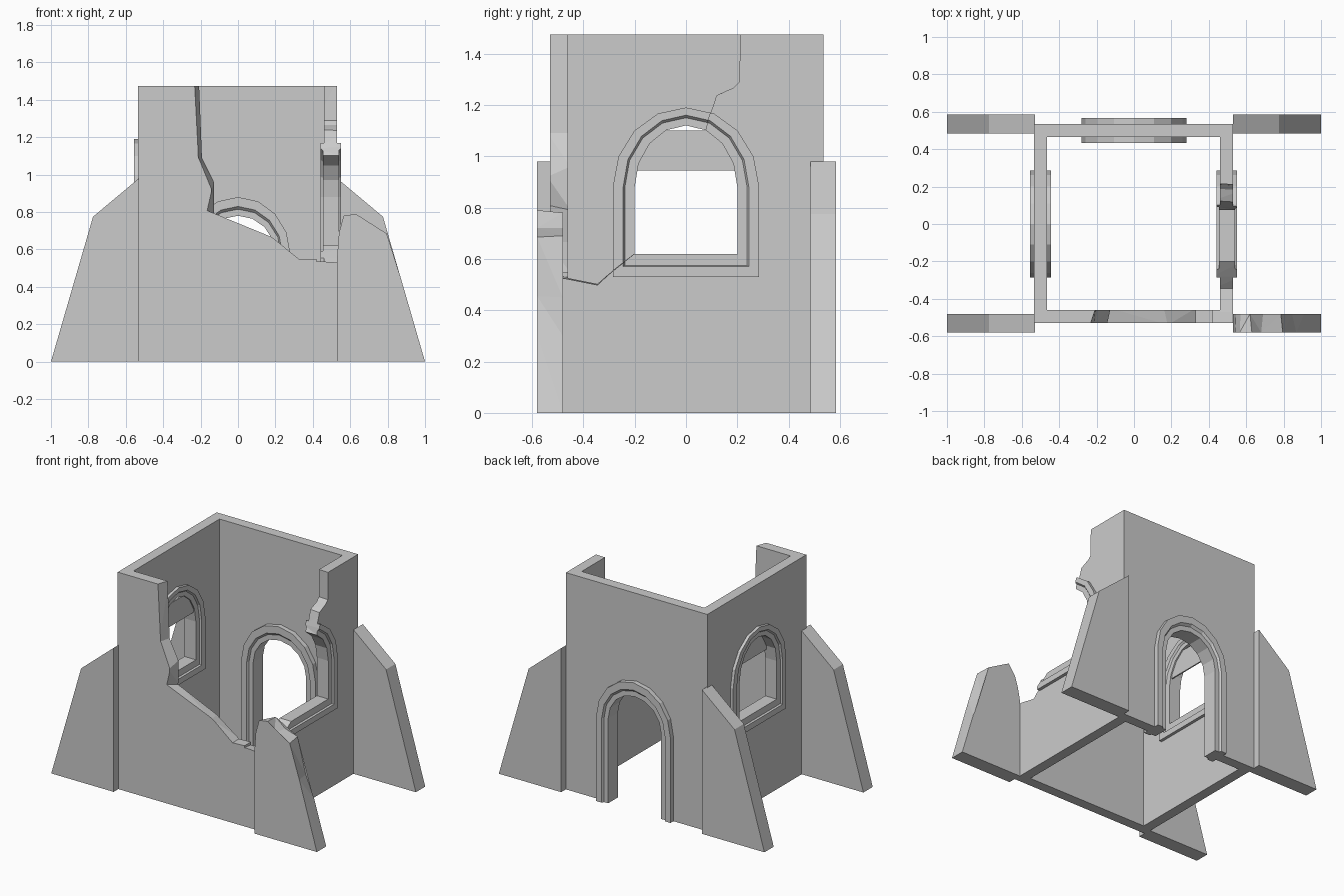
import bpy, bmesh, math

if "Cube" in bpy.data.objects:
    bpy.data.objects.remove(bpy.data.objects["Cube"])


def finish(name, bm):
    bmesh.ops.recalc_face_normals(bm, faces=bm.faces[:])
    me = bpy.data.meshes.new(name)
    bm.to_mesh(me)
    bm.free()
    ob = bpy.data.objects.new(name, me)
    bpy.context.collection.objects.link(ob)
    return ob


def along_y(u, v, w):
    return (u, w, v)


def along_x(u, v, w):
    return (w, u, v)


def slab(name, a, b, w0, w1, place):
    """Solid between outline a at depth w0 and outline b at depth w1."""
    bm = bmesh.new()
    ra = [bm.verts.new(place(u, v, w0)) for u, v in a]
    rb = [bm.verts.new(place(u, v, w1)) for u, v in b]
    bm.faces.new(ra)
    bm.faces.new(rb)
    n = len(a)
    for i in range(n):
        j = (i + 1) % n
        bm.faces.new((ra[i], ra[j], rb[j], rb[i]))
    if a != b:
        bmesh.ops.triangulate(bm, faces=bm.faces[:])
    return finish(name, bm)


def box(name, x, y, z):
    o = [(x[0], z[0]), (x[1], z[0]), (x[1], z[1]), (x[0], z[1])]
    return slab(name, o, o, y[0], y[1], along_y)


def arch(half, bottom, spring, top):
    pts = [(half, bottom)]
    for i in range(9):
        t = math.pi * i / 8
        pts.append((half * math.cos(t), spring + (top - spring) * math.sin(t)))
    return pts + [(-half, bottom)]


def frame(name, outlines, centre, high, low, place, closed):
    """Stepped moulding swept around an arch."""
    o, m, g, i = outlines
    section = [(o, -high), (m, -high), (g, -low), (i, -low),
               (i, low), (g, low), (m, high), (o, high)]
    bm = bmesh.new()
    rings = [[bm.verts.new(place(u, v, centre + w)) for u, v in c] for c, w in section]
    n = len(o)
    for k in range(8):
        r, s = rings[k], rings[(k + 1) % 8]
        for a in range(n if closed else n - 1):
            b = (a + 1) % n
            bm.faces.new((r[a], r[b], s[b], s[a]))
    if not closed:
        for e in (0, n - 1):
            bm.faces.new([r[e] for r in rings])
    return finish(name, bm)


def cut(ob, *cutters):
    for c in cutters:
        c.hide_render = True
        m = ob.modifiers.new("cut", 'BOOLEAN')
        m.operation = 'DIFFERENCE'
        m.solver = 'EXACT'
        m.object = c
    bpy.context.view_layer.update()
    dg = bpy.context.evaluated_depsgraph_get()
    me = bpy.data.meshes.new_from_object(ob.evaluated_get(dg))
    ob.modifiers.clear()
    ob.data = me


# arch outlines, outer edge to opening
window = [arch(.285, .53, .88, 1.19), arch(.245, .57, .88, 1.16),
          arch(.238, .575, .88, 1.15), arch(.2, .62, .88, 1.12)]
door = [arch(.28, 0, .575, .88), arch(.238, 0, .575, .83),
        arch(.23, 0, .575, .815), arch(.2, 0, .575, .78)]

# cutters for the hollow, openings and broken edges
hollow = box("hollow_cutter", (-.465, .46), (-.46, .465), (-1, 2))
window_hole = slab("window_cutter", window[2], window[2], -1, 1, along_x)
door_low = [(u, v if v > 0 else -.2) for u, v in door[2]]
door_hole = slab("door_cutter", door_low, door_low, .3, .8, along_y)

front_out = [(-.24, 1.6), (-.235, 1.475), (-.215, 1.09), (-.145, .92), (-.17, .81),
             (.18, .667), (.33, .545), (.7, .565), (.7, 1.6)]
front_in = [(-.21, 1.6), (-.205, 1.475), (-.19, 1.09), (-.125, .96), (-.125, .79),
            (.16, .665), (.33, .545), (.7, .56), (.7, 1.6)]
front_break = slab("front_break_cutter", front_out, front_in, -.54, -.45, along_y)

right_in = [(.215, 1.6), (.215, 1.29), (.19, 1.265), (.125, 1.24), (.095, 1.14), (.07, 1.09),
            (0, .8), (-.19, .63), (-.28, .56), (-.345, .505), (-.47, .53), (-.8, .56), (-.8, 1.6)]
right_out = [(.21, 1.6), (.205, 1.29), (.18, 1.265), (.115, 1.235), (.085, 1.15), (.07, 1.09),
             (0, .8), (-.2, .62), (-.28, .555), (-.345, .495), (-.47, .52), (-.8, .56), (-.8, 1.6)]
right_break = slab("right_break_cutter", right_in, right_out, .42, .58, along_x)

# tower walls
walls = box("tower_walls", (-.535, .53), (-.53, .535), (0, 1.475))
cut(walls, hollow, window_hole, door_hole, front_break, right_break)

# door and window mouldings
frame("door_frame", door, .5, .067, .052, along_y, False)
frame("left_window_frame", window, -.5, .055, .043, along_x, True)
right_frame = frame("right_window_frame", window, .4965, .055, .043, along_x, True)
cut(right_frame, right_break)

# panel closing the head of the left window
box("left_window_head", (-.475, -.466), (-.22, .22), (.945, 1.1))

for c in (hollow, window_hole, door_hole, front_break, right_break):
    bpy.data.objects.remove(c)

# three whole buttresses
side = [(.53, 0), (1, 0), (.775, .775), (.53, .98)]
for name, sx, y0 in (("buttress_back_right", 1, .485), ("buttress_back_left", -1, .485),
                     ("buttress_front_left", -1, -.58)):
    o = [(sx * x, z) for x, z in side]
    slab(name, o, o, y0, y0 + .1, along_y)

# broken front right buttress
outer = [(.53, 0), (1, 0), (.913, .3), (.868, .455), (.795, .685), (.68, .72),
         (.63, .79), (.565, .78), (.54, .69), (.53, .56)]
inner = [(.53, 0), (1, 0), (.91, .3), (.845, .45), (.785, .69), (.69, .72),
         (.62, .78), (.57, .71), (.545, .63), (.53, .55)]
slab("buttress_front_right_broken", outer, inner, -.58, -.48, along_y)
